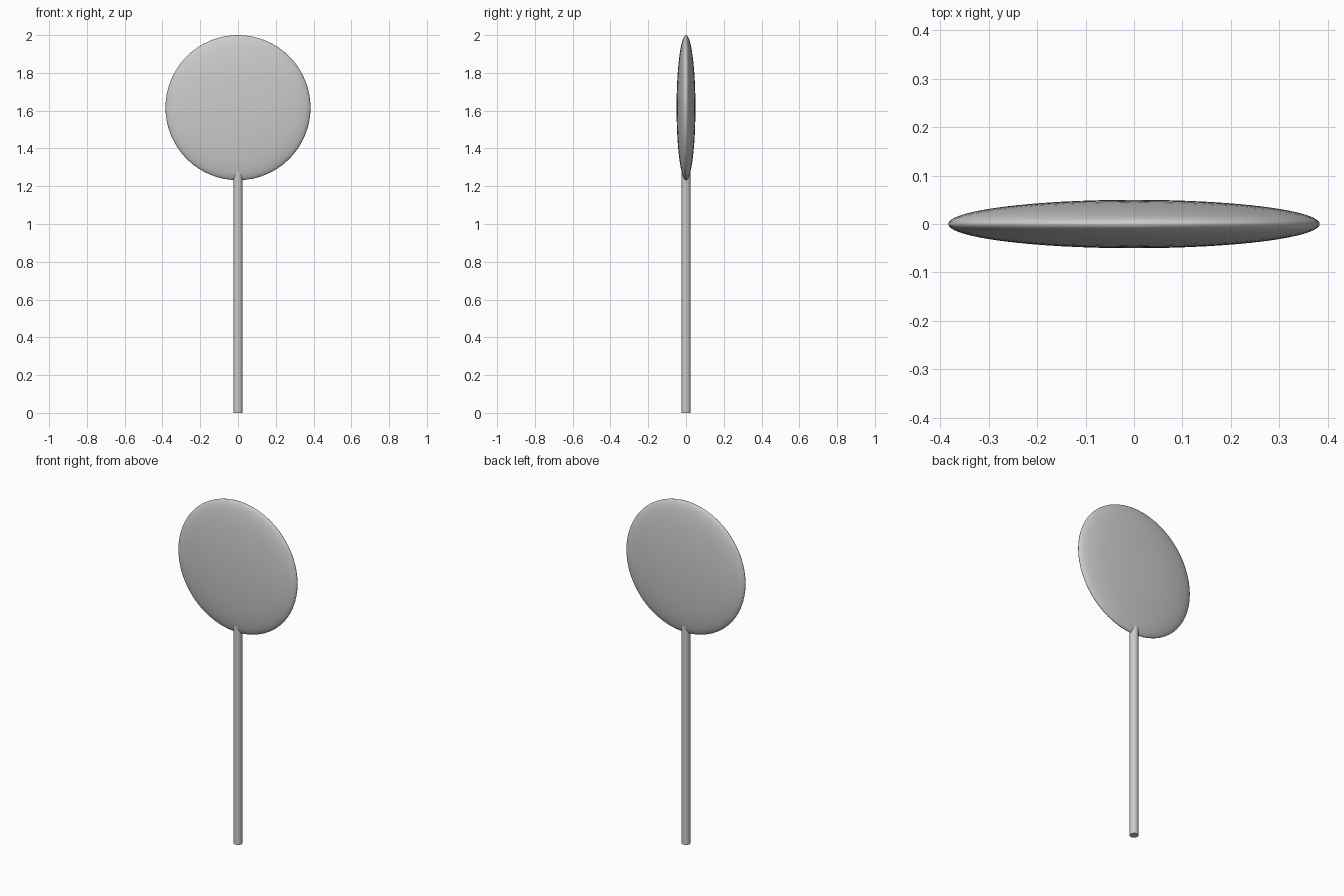
import bpy

if "Cube" in bpy.data.objects:
    bpy.data.objects.remove(bpy.data.objects["Cube"])

STICK_RADIUS = 0.024
STICK_TOP = 1.36        # ends hidden inside the head
HEAD_RADIUS = 0.384
HEAD_HALF_DEPTH = 0.05

# Round stick standing on the ground
bpy.ops.mesh.primitive_cylinder_add(vertices=32, radius=STICK_RADIUS, depth=STICK_TOP,
                                    location=(0, 0, STICK_TOP / 2))
stick = bpy.context.object
stick.name = "stick"
bpy.ops.object.shade_smooth_by_angle()

# Flattened round head, rim touching z = 2
bpy.ops.mesh.primitive_uv_sphere_add(segments=64, ring_count=32, radius=1,
                                     location=(0, 0, 2 - HEAD_RADIUS))
head = bpy.context.object
head.name = "candy_head"
head.scale = (HEAD_RADIUS, HEAD_HALF_DEPTH, HEAD_RADIUS)
bpy.ops.object.transform_apply(location=False, rotation=False, scale=True)
bpy.ops.object.shade_smooth()
